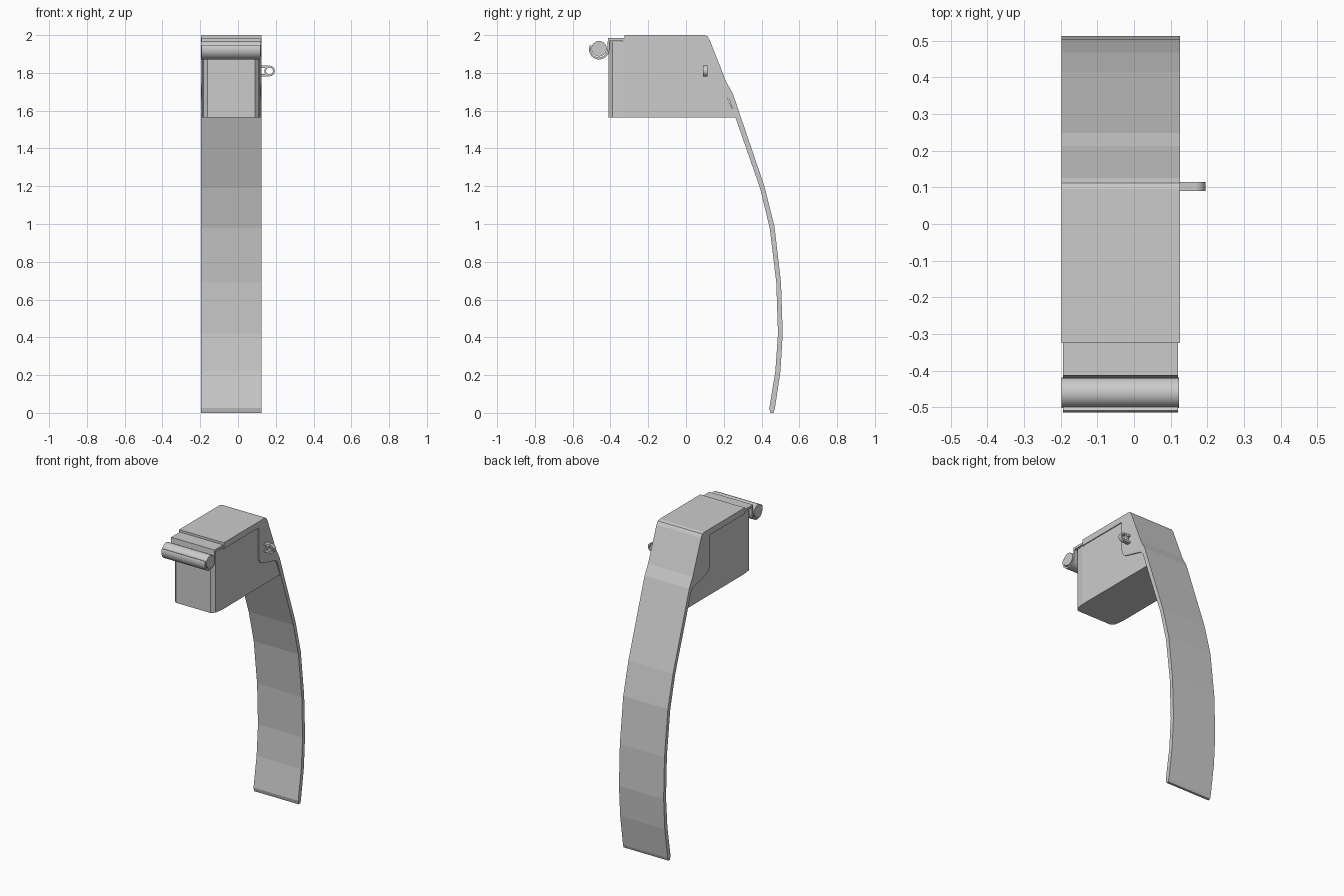
import bpy, bmesh, math

if "Cube" in bpy.data.objects:
    bpy.data.objects.remove(bpy.data.objects["Cube"])

XL, XR = -0.197, 0.125          # overall width of the pressed metal
XC = (XL + XR) / 2


def make(name, verts, faces):
    me = bpy.data.meshes.new(name)
    me.from_pydata(verts, [], faces)
    bm = bmesh.new()
    bm.from_mesh(me)
    bmesh.ops.recalc_face_normals(bm, faces=bm.faces)
    bm.to_mesh(me)
    bm.free()
    ob = bpy.data.objects.new(name, me)
    bpy.context.collection.objects.link(ob)
    return ob


def smooth(ob, angle=35):
    bpy.ops.object.select_all(action='DESELECT')
    ob.select_set(True)
    bpy.context.view_layer.objects.active = ob
    bpy.ops.object.shade_smooth_by_angle(angle=math.radians(angle))


def loft(name, a, b):
    """Closed solid between two matching outlines."""
    n = len(a)
    sides = [(i, (i + 1) % n, n + (i + 1) % n, n + i) for i in range(n)]
    return make(name, a + b, sides + [tuple(range(n)), tuple(range(n, 2 * n))])


def side_prism(name, profile, x0, x1):
    """Extrude a (y, z) profile along x."""
    return loft(name, [(x0, y, z) for y, z in profile],
                [(x1, y, z) for y, z in profile])


def arc(cy, cz, r, a0, a1, n):
    return [(cy + r * math.cos(math.radians(a0 + (a1 - a0) * i / n)),
             cz + r * math.sin(math.radians(a0 + (a1 - a0) * i / n)))
            for i in range(n + 1)]


# Housing: rounded front corners, sloping back
half = [(0.125, -0.41), (0.147, -0.388), (0.155, -0.33)]


def plan(z, back):
    pts = half + [(0.155, back)]
    right = [(XC + x, y, z) for x, y in pts]
    left = [(XC - x, y, z) for x, y in reversed(pts)]
    return right + left


loft("housing", plan(1.565, 0.265), plan(1.965, 0.09))

# Curved lever strip, running over the top and down the back
outer = [(-0.325, 2.0), (0.095, 2.0), (0.112, 1.995), (0.125, 1.975),
         (0.212, 1.755), (0.248, 1.69), (0.415, 1.2), (0.468, 0.99),
         (0.503, 0.69), (0.512, 0.42), (0.5, 0.22), (0.47, 0.02), (0.463, 0.0)]
inner = [(0.447, 0.0), (0.441, 0.025), (0.473, 0.22), (0.487, 0.42),
         (0.478, 0.69), (0.443, 0.98), (0.392, 1.19), (0.225, 1.67),
         (0.19, 1.74), (0.09, 1.96), (-0.325, 1.96)]
side_prism("lever", outer + inner, XL, XR)

# Side cheeks of the lever cap
cheek = [(-0.325, 1.96), (-0.325, 1.998), (0.095, 1.998), (0.124, 1.975),
         (0.211, 1.755), (0.246, 1.69), (0.262, 1.645), (0.244, 1.64),
         (0.21, 1.68), (0.075, 1.715), (0.055, 1.725), (0.04, 1.745),
         (0.036, 1.77), (0.036, 1.96)]
for side, x0, x1 in (("left", XL, XL + 0.012), ("right", XR - 0.012, XR)):
    side_prism("cheek_" + side, cheek, x0, x1)

# Hinge plate ending in an upward-open hook
hook_out = arc(-0.46, 1.925, 0.054, 0, -205, 16)
hook_in = arc(-0.46, 1.925, 0.043, -205, 0, 16)
hook = ([(-0.32, 1.985), (-0.413, 1.985)] + hook_in[::-1] + hook_out[::-1]
        + [(-0.405, 1.97), (-0.335, 1.97), (-0.32, 1.955)])
smooth(side_prism("hinge_hook", hook, XL + 0.004, XR - 0.005))

# Hinge pin lying in the hook
pin = arc(-0.46, 1.928, 0.041, 0, 345, 23)
smooth(side_prism("hinge_pin", pin, XL, XR - 0.002))

# Safety pin eyelet on the right side
cx, cz, y0, y1, n = 0.167, 1.81, 0.09, 0.115, 24
out_r, in_r = arc(cx, cz, 0.028, 0, 345, 23), arc(cx, cz, 0.018, 0, 345, 23)
rings = [[(x, y, z) for x, z in pts] for pts, y in
         ((out_r, y0), (out_r, y1), (in_r, y1), (in_r, y0))]
faces = [(k * n + i, k * n + (i + 1) % n, (k + 1) % 4 * n + (i + 1) % n,
          (k + 1) % 4 * n + i) for k in range(4) for i in range(n)]
smooth(make("eyelet", sum(rings, []), faces))

# Stem arms joining the eyelet to the cap
for tag, z0, z1 in (("lower", 1.782, 1.794), ("upper", 1.826, 1.838)):
    side_prism("eyelet_arm_" + tag,
               [(y0, z0), (y1, z0), (y1, z1), (y0, z1)], 0.115, 0.162)
